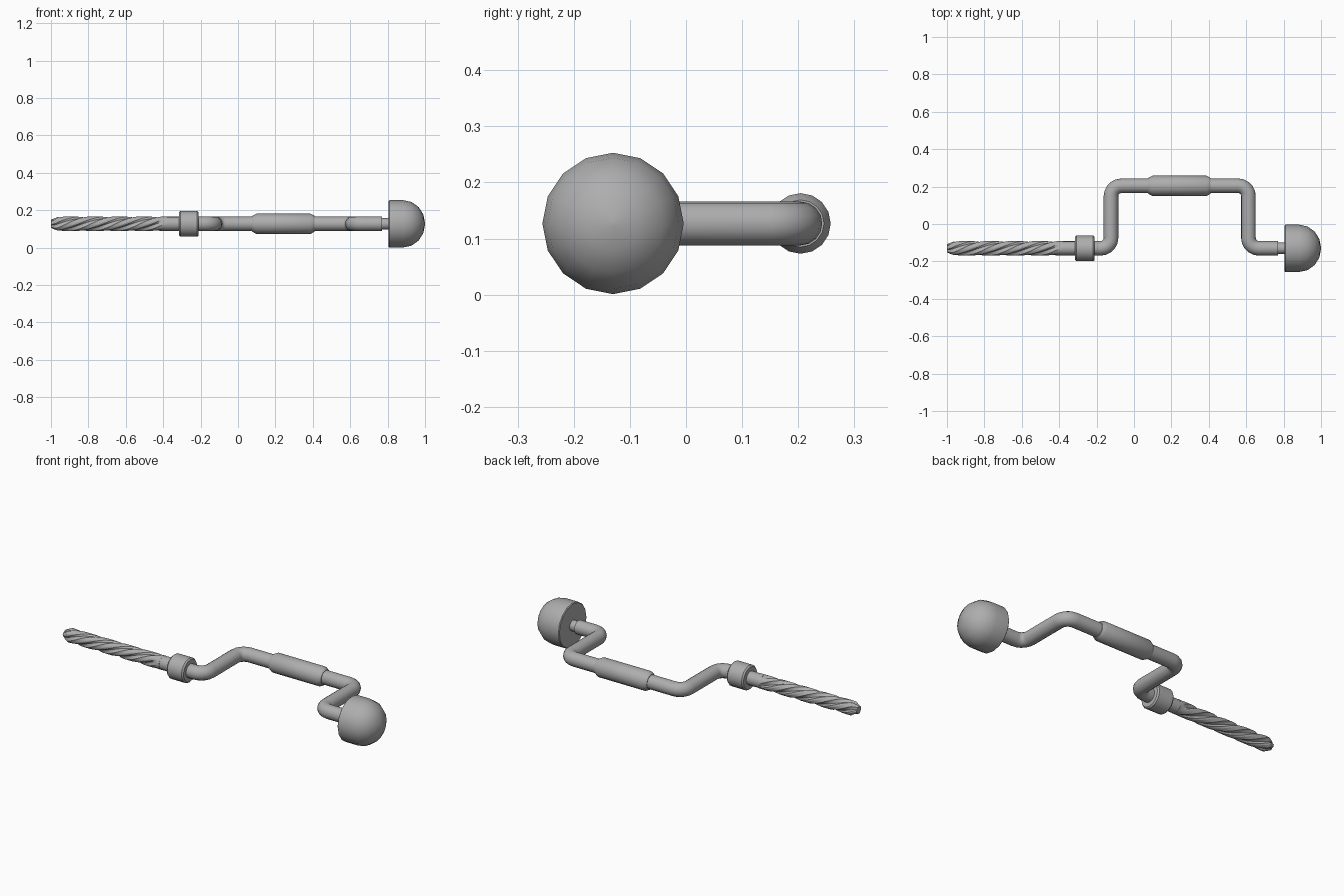
import bpy, bmesh, math
from mathutils import Vector

cube = bpy.data.objects.get("Cube")
if cube:
    bpy.data.objects.remove(cube)

AXIS_Y, GRIP_Y, MID_Z = -0.13, 0.204, 0.127
SIDES = 16

steel = bpy.data.materials.new("plain grey")
steel.use_nodes = True
grey = (0.42, 0.42, 0.42, 1)
steel.diffuse_color = grey
steel.node_tree.nodes["Principled BSDF"].inputs["Base Color"].default_value = grey


def finish(obj, angle):
    bpy.ops.object.select_all(action="DESELECT")
    obj.select_set(True)
    bpy.context.view_layer.objects.active = obj
    bpy.ops.object.shade_smooth_by_angle(angle=math.radians(angle))


def loft(name, rings, angle=40):
    """Skin a row of equal point rings and cap both ends."""
    bm = bmesh.new()
    loops = [[bm.verts.new(p) for p in ring] for ring in rings]
    n = len(loops[0])
    for a, b in zip(loops, loops[1:]):
        for i in range(n):
            j = (i + 1) % n
            bm.faces.new((a[i], a[j], b[j], b[i]))
    bm.faces.new(loops[0])
    bm.faces.new(loops[-1])
    bmesh.ops.recalc_face_normals(bm, faces=bm.faces)
    mesh = bpy.data.meshes.new(name)
    bm.to_mesh(mesh)
    bm.free()
    mesh.materials.append(steel)
    obj = bpy.data.objects.new(name, mesh)
    bpy.context.collection.objects.link(obj)
    finish(obj, angle)


def ring(x, y, radii, twist=0.0):
    n = len(radii)
    return [(x, y + r * math.cos(twist + math.tau * i / n),
             MID_Z + r * math.sin(twist + math.tau * i / n))
            for i, r in enumerate(radii)]


def turned(name, y, profile):
    loft(name, [ring(x, y, [r] * SIDES) for x, r in profile])


# Palm knob: short cylinder running into a dome
dome = [(0.885 + 0.115 * math.sin(a), 0.126 * math.cos(a))
        for a in (math.radians(d) for d in (0, 22, 45, 67, 88))]
turned("palm_knob", AXIS_Y, [(0.805, 0.122), (0.809, 0.126)] + dome)
turned("knob_neck", AXIS_Y, [(0.74, 0.03), (0.83, 0.03)])

# Grip sleeve, chuck and bit shank
turned("grip_sleeve", GRIP_Y, [(0.076, 0.042), (0.098, 0.054),
                               (0.388, 0.054), (0.41, 0.042)])
turned("chuck", AXIS_Y, [(-0.315, 0.062), (-0.307, 0.069),
                         (-0.218, 0.069), (-0.21, 0.062)])
turned("bit_shank", AXIS_Y, [(-0.4, 0.038), (-0.3, 0.038)])

# Bent crank rod with rounded corners
corners = [Vector(p) for p in ((-0.23, AXIS_Y), (-0.123, AXIS_Y), (-0.123, GRIP_Y),
                               (0.612, GRIP_Y), (0.612, AXIS_Y), (0.77, AXIS_Y))]
path, bend = [corners[0]], 0.055
for before, corner, after in zip(corners, corners[1:], corners[2:]):
    u, v = (before - corner).normalized(), (after - corner).normalized()
    centre = corner + (u + v) * bend
    for k in range(6):
        a = math.pi / 2 * k / 5
        path.append(centre - v * bend * math.cos(a) - u * bend * math.sin(a))
path.append(corners[-1])
rod = []
for i, p in enumerate(path):
    t = ((path[min(i + 1, len(path) - 1)] - p).normalized()
         + (p - path[max(i - 1, 0)]).normalized()).normalized()
    side = Vector((-t.y, t.x))
    circle = []
    for s in range(SIDES):
        a = math.tau * s / SIDES
        q = p + side * 0.039 * math.cos(a)
        circle.append((q.x, q.y, MID_Z + 0.039 * math.sin(a)))
    rod.append(circle)
loft("crank_rod", rod)

# Twisted bit: fluted section, narrowing at the tip, flutes fading at the shank
LOBES, STEPS = 4, 72
flute = (0.0, 0.0, 0.0, 0.25, 1.0, 0.8)
bit = []
for s in range(STEPS + 1):
    x = -1 + 0.62 * s / STEPS
    size = 0.039 * min(1, 0.55 + 0.45 * (x + 1) / 0.035)
    depth = 0.26 * max(0, min(1, (-0.385 - x) / 0.05))
    radii = [size * (1 - depth * f) for f in flute * LOBES]
    bit.append(ring(x, AXIS_Y, radii, -12 * x))
loft("twisted_bit", bit, 25)
